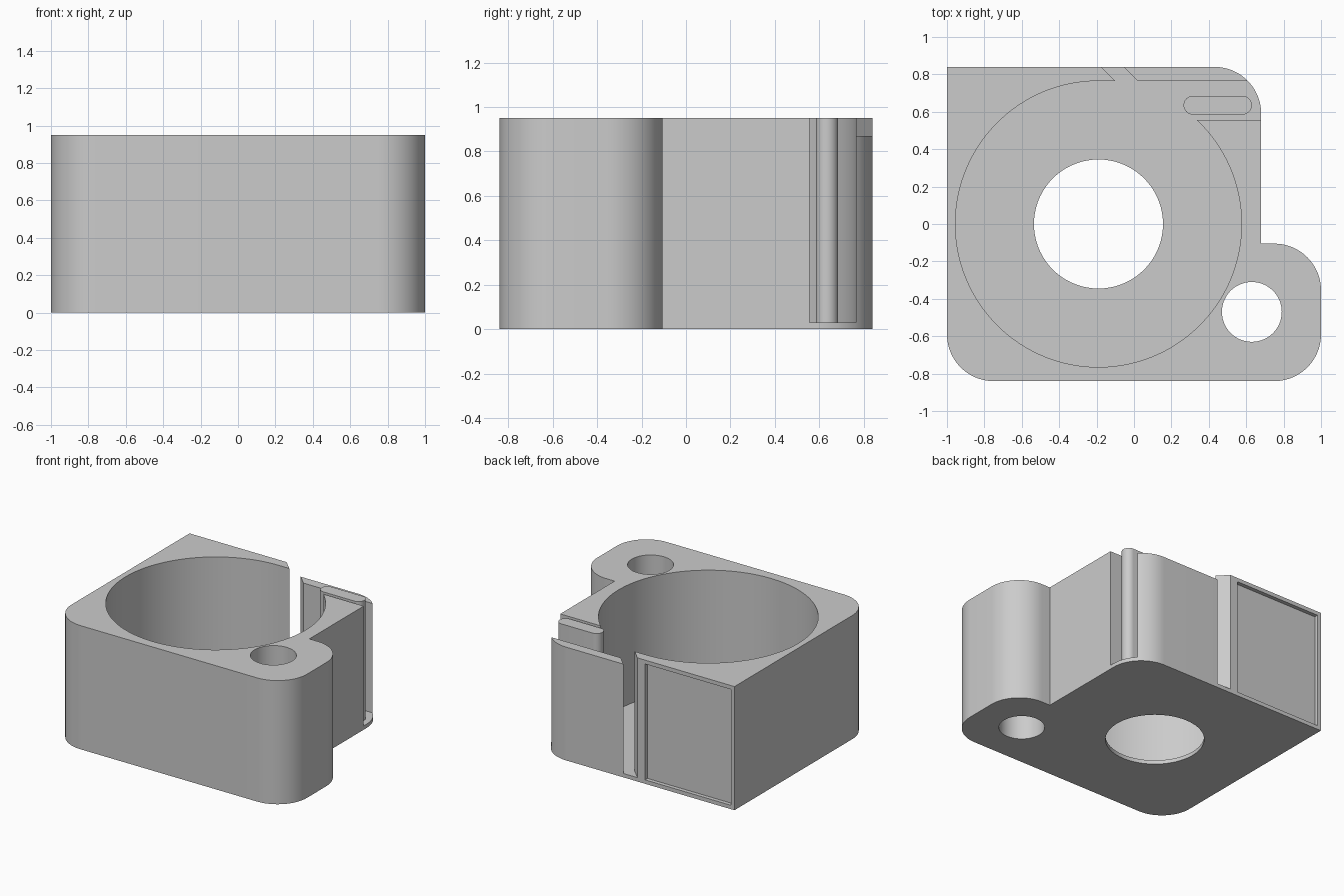
import bpy, bmesh
from math import cos, sin, radians, degrees, asin

cube = bpy.data.objects.get("Cube")
if cube:
    bpy.data.objects.remove(cube, do_unlink=True)

grey = bpy.data.materials.new("light grey")
grey.use_nodes = True
colour = (0.6, 0.6, 0.6, 1)
grey.diffuse_color = colour
grey.node_tree.nodes["Principled BSDF"].inputs["Base Color"].default_value = colour

HEIGHT, FLOOR = 0.95, 0.03


def arc(cx, cy, r, start, end, steps):
    """Points along an arc, angles in degrees."""
    angles = [radians(start + (end - start) * i / steps) for i in range(steps + 1)]
    return [(cx + r * cos(a), cy + r * sin(a)) for a in angles]


def prism(name, outline, z0, z1):
    """Extrude a flat outline from z0 up to z1."""
    bm = bmesh.new()
    face = bm.faces.new([bm.verts.new((x, y, z0)) for x, y in outline])
    top = bmesh.ops.extrude_face_region(bm, geom=[face])["geom"]
    bmesh.ops.translate(bm, vec=(0, 0, z1 - z0),
                        verts=[v for v in top if isinstance(v, bmesh.types.BMVert)])
    bmesh.ops.recalc_face_normals(bm, faces=bm.faces)
    mesh = bpy.data.meshes.new(name)
    bm.to_mesh(mesh)
    bm.free()
    mesh.materials.append(grey)
    obj = bpy.data.objects.new(name, mesh)
    bpy.context.collection.objects.link(obj)
    return obj


def activate(obj):
    bpy.ops.object.select_all(action="DESELECT")
    obj.select_set(True)
    bpy.context.view_layer.objects.active = obj


def cut(body, name, outline, z0, z1):
    """Subtract a prism from the body and discard it."""
    cutter = prism(name, outline, z0, z1)
    cutter.hide_render = True
    mod = body.modifiers.new(name, "BOOLEAN")
    mod.operation, mod.solver, mod.object = "DIFFERENCE", "EXACT", cutter
    activate(body)
    bpy.ops.object.modifier_apply(modifier=mod.name)
    bpy.data.objects.remove(cutter, do_unlink=True)


# Block with three rounded corners, one square corner and a mounting ear
R = 0.25
outline = ([(-1, 0.84)]
           + arc(-1 + R, -0.84 + R, R, 180, 270, 20)
           + arc(1 - R, -0.84 + R, R, 270, 360, 20)
           + arc(1 - R, -0.105 - R, R, 0, 90, 20)
           + [(0.68, -0.105)]
           + arc(0.68 - R, 0.84 - R, R, 0, 90, 20))
housing = prism("housing", outline, 0, HEIGHT)

# Round well joined to the side channel and the slanted slot in the back wall
WX, WR, CHANNEL = -0.19, 0.765, 0.555
start = degrees(asin(CHANNEL / WR))
well = (arc(WX, 0, WR, start, -270, 110)
        + [(-0.1, WR), (-0.235, 0.9), (-0.115, 0.9), (0.02, WR),
           (0.9, WR), (0.9, CHANNEL)])
cut(housing, "well", well, FLOOR, 1.1)

# Lowered back wall beside the slot
cut(housing, "wall_step", [(0, 0.74), (0.9, 0.74), (0.9, 0.88), (-0.13, 0.88)], 0.87, 1.1)

# Floor opening and bolt hole
cut(housing, "floor_opening", arc(WX, 0, 0.345, 0, 355, 71), -0.1, 0.2)
cut(housing, "bolt_hole", arc(0.63, -0.47, 0.16, 0, 354, 59), -0.1, 1.1)

# Shallow rectangular recess on the back
cut(housing, "back_recess", [(-0.97, 0.81), (-0.24, 0.81), (-0.24, 0.9), (-0.97, 0.9)],
    0.03, 0.92)

# Upright rounded bar standing in the channel
bar = prism("channel_bar",
            arc(0.58, 0.635, 0.05, -90, 90, 20) + arc(0.315, 0.635, 0.05, 90, 270, 20),
            FLOOR - 0.01, HEIGHT)

for obj in (housing, bar):
    activate(obj)
    bpy.ops.object.shade_smooth_by_angle(angle=radians(30))
